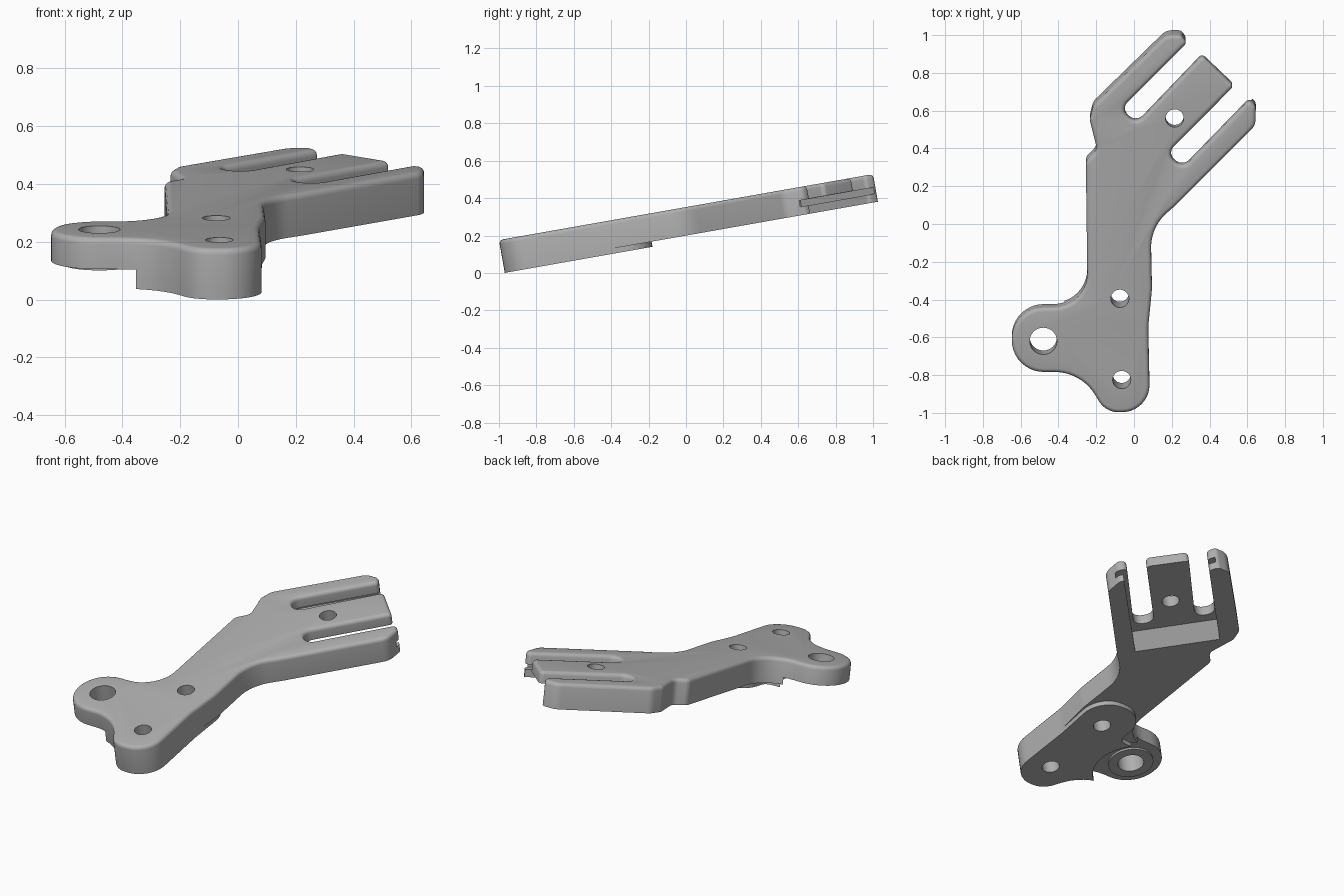
import bpy, bmesh, math
from mathutils import Vector, Matrix

cube = bpy.data.objects.get("Cube")
if cube:
    bpy.data.objects.remove(cube)

TILT = math.radians(10)
STRETCH = 1 / math.cos(TILT)      # plan y to distance along the tilted plate
THICK = 0.15
PLACE = Matrix.Translation((0, 0, 0.352)) @ Matrix.Rotation(TILT, 4, 'X')

grey = bpy.data.materials.new("satin grey")
grey.use_nodes = True
grey.diffuse_color = (0.43, 0.43, 0.43, 1)
grey.node_tree.nodes["Principled BSDF"].inputs["Base Color"].default_value = grey.diffuse_color


def rounded(corners, steps=10):
    """Turn (x, y, radius) corners into a filleted outline."""
    pts = [Vector((x, y * STRETCH)) for x, y, r in corners]
    out = []
    for i, p in enumerate(pts):
        r = corners[i][2]
        a = (pts[i - 1] - p).normalized()
        b = (pts[(i + 1) % len(pts)] - p).normalized()
        half = a.angle(b) / 2
        if r == 0 or half > 1.55:
            out.append(p)
            continue
        centre = p + (a + b).normalized() * r / math.sin(half)
        start = p + a * r / math.tan(half) - centre
        sweep = math.pi - 2 * half
        if a.cross(b) > 0:
            sweep = -sweep
        for k in range(steps + 1):
            t = sweep * k / steps
            c, s = math.cos(t), math.sin(t)
            out.append(centre + Vector((start.x * c - start.y * s, start.x * s + start.y * c)))
    return out


def prism(name, outline, low, high, top_round=0.0):
    """Extrude a flat outline and optionally round its upper rim."""
    bm = bmesh.new()
    base = bm.faces.new([bm.verts.new((p.x, p.y, low)) for p in outline])
    ext = bmesh.ops.extrude_face_region(bm, geom=[base])["geom"]
    bmesh.ops.translate(bm, vec=(0, 0, high - low),
                        verts=[v for v in ext if isinstance(v, bmesh.types.BMVert)])
    bmesh.ops.remove_doubles(bm, verts=bm.verts, dist=0.0005)
    if top_round:
        rim = [e for e in bm.edges if all(abs(v.co.z - high) < 1e-5 for v in e.verts)]
        bmesh.ops.bevel(bm, geom=rim, offset=top_round, segments=4, profile=0.5, affect='EDGES')
    return finish(name, bm)


def finish(name, bm):
    bmesh.ops.recalc_face_normals(bm, faces=bm.faces)
    mesh = bpy.data.meshes.new(name)
    bm.to_mesh(mesh)
    bm.free()
    ob = bpy.data.objects.new(name, mesh)
    bpy.context.collection.objects.link(ob)
    mesh.materials.append(grey)
    return ob


def drum(name, x, y, radius, low, high):
    bm = bmesh.new()
    bmesh.ops.create_cone(bm, cap_ends=True, segments=48, radius1=radius, radius2=radius,
                          depth=high - low,
                          matrix=Matrix.Translation((x, y * STRETCH, (low + high) / 2)))
    return finish(name, bm)


def head_bar(name, profile, half_width):
    """Sweep an (along, z) profile across the fork head."""
    along = Vector((1, 1, 0)).normalized()
    across = Vector((1, -1, 0)).normalized()
    bm = bmesh.new()
    rows = [[bm.verts.new(along * s + across * (-0.25 + side * half_width) + Vector((0, 0, z)))
             for s, z in profile] for side in (-1, 1)]
    for row in rows:
        bm.faces.new(row)
    for i in range(len(profile)):
        bm.faces.new((rows[0][i - 1], rows[0][i], rows[1][i], rows[1][i - 1]))
    return finish(name, bm)


def cut(target, cutters):
    for cutter in cutters:
        mod = target.modifiers.new("cut", 'BOOLEAN')
        mod.operation, mod.solver, mod.object = 'DIFFERENCE', 'EXACT', cutter


# Arm with foot, side ear and three-pronged head
foot = [(-0.28, -0.787, 0.25), (-0.15, -1.0, 0.12), (0.085, -1.0, 0.145), (0.075, -0.55, 0.5)]
arm = prism("bracket_arm", rounded(foot + [
    (0.095, -0.35, 0.3), (0.088, -0.02, 0.25), (0.22, 0.095, 0),
    # right prong and slot
    (0.643, 0.518, 0.08), (0.645, 0.62, 0.035), (0.61, 0.655, 0.025),
    (0.255, 0.29, 0.052), (0.175, 0.37, 0.052),
    # tongue
    (0.53, 0.728, 0.024), (0.36, 0.89, 0.024),
    # left slot and prong
    (0.01, 0.525, 0.052), (-0.07, 0.605, 0.052),
    (0.28, 0.955, 0.025), (0.25, 1.0, 0.03), (0.17, 1.0, 0.08),
    # neck, waist and ear
    (-0.215, 0.625, 0.07), (-0.235, 0.55, 0.05), (-0.195, 0.39, 0.05),
    (-0.255, 0.33, 0.05), (-0.245, -0.443, 0.18),
    (-0.647, -0.443, 0.17), (-0.647, -0.787, 0.17)]), -THICK, 0, 0.022)

# Raised mounting pad under the foot
pad = prism("mounting_pad", rounded(foot + [
    (0.09, -0.21, 0.15), (-0.245, -0.21, 0.15), (-0.245, -0.45, 0.04),
    (-0.4, -0.46, 0), (-0.4, -0.787, 0)]), -0.178, -THICK)

# Ring boss under the ear
boss = drum("ear_boss", -0.48, -0.62, 0.125, -0.122, -0.105)

# Helper cutters
bolt_holes = [drum("bolt_hole_cutter", x, y, 0.048, -0.4, 0.2)
              for x, y in ((-0.075, -0.395), (-0.065, -0.825), (0.215, 0.56))]
ear_hole = drum("ear_hole_cutter", -0.48, -0.62, 0.072, -0.4, 0.2)
ear_recess = drum("ear_recess_cutter", -0.48, -0.62, 0.22, -0.4, -0.11)
pocket = head_bar("pocket_cutter", [(0.24, -0.16), (0.33, -0.07), (1.3, -0.07), (1.3, -0.16)], 0.236)
groove = head_bar("groove_cutter", [(0.33, -0.105), (0.33, -0.071), (1.3, -0.071), (1.3, -0.105)], 0.28)

cut(arm, bolt_holes + [ear_hole, ear_recess, pocket, groove])
cut(pad, bolt_holes[:2] + [ear_recess])
cut(boss, [ear_hole])

# Bake the cuts, shade, and lean every part onto the slope
bpy.context.view_layer.update()
graph = bpy.context.evaluated_depsgraph_get()
parts = [arm, pad, boss]
baked = [bpy.data.meshes.new_from_object(ob.evaluated_get(graph)) for ob in parts]
for ob, mesh in zip(parts, baked):
    ob.modifiers.clear()
    ob.data = mesh
    ob.matrix_world = PLACE
for helper in bolt_holes + [ear_hole, ear_recess, pocket, groove]:
    bpy.data.objects.remove(helper)
bpy.ops.object.select_all(action='DESELECT')
for ob in parts:
    ob.select_set(True)
bpy.context.view_layer.objects.active = arm
bpy.ops.object.shade_smooth_by_angle(angle=math.radians(35))
